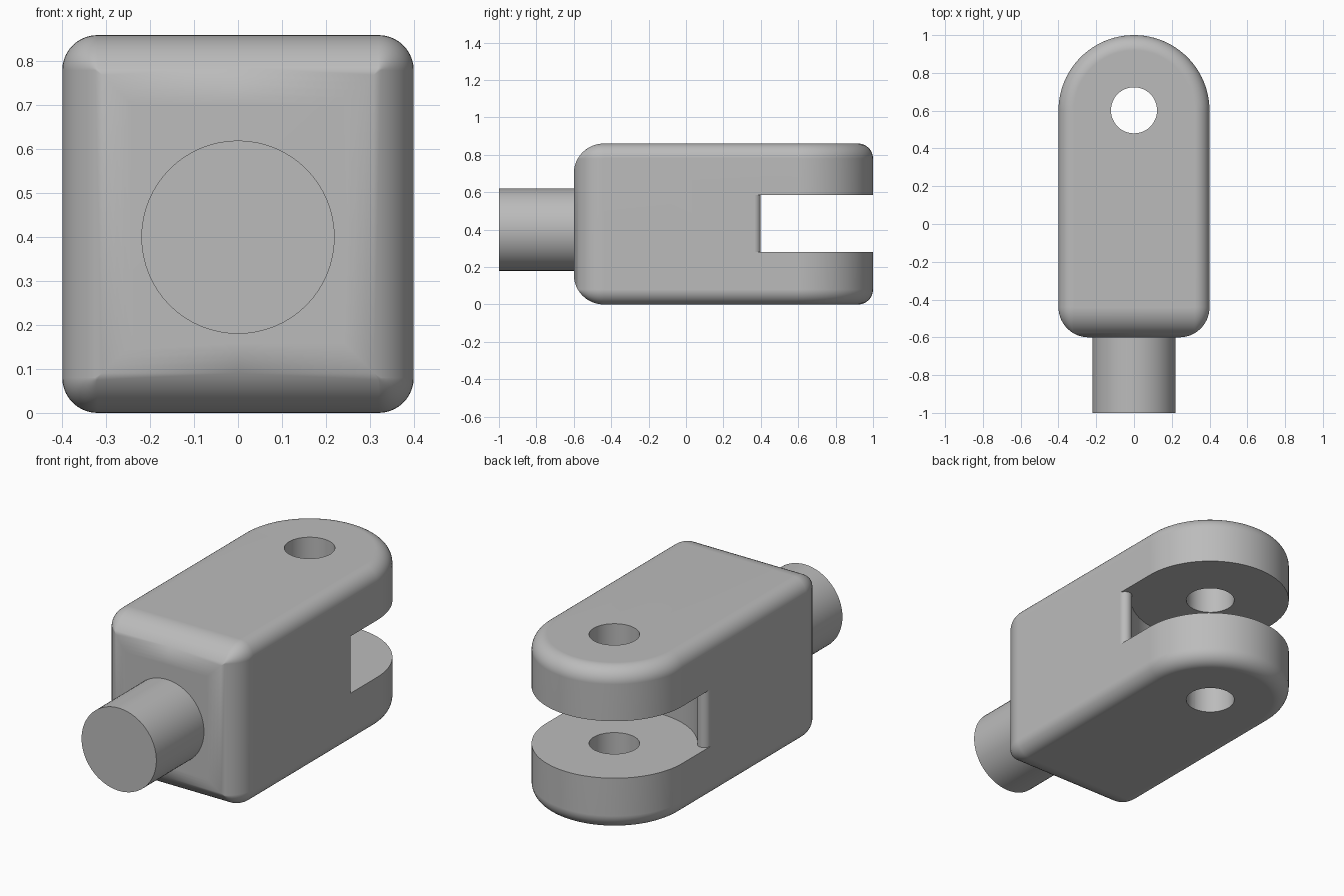
import bpy, bmesh, math
from math import sin, cos, pi, sqrt

W, H = 0.4, 0.86            # half width, height
RIM, NOSE = 0.08, 0.16      # long-edge and front-edge rounding
FRONT, PIVOT = -0.6, 0.6    # front face and pin centre along y
MID = H / 2
SEG = 10

old = bpy.data.objects.get("Cube")
if old:
    bpy.data.objects.remove(old, do_unlink=True)

grey = bpy.data.materials.new("steel_grey")
grey.use_nodes = True
colour = (0.5, 0.5, 0.5, 1)
grey.diffuse_color = colour
grey.node_tree.nodes["Principled BSDF"].inputs["Base Color"].default_value = colour


def finish(name, bm):
    bmesh.ops.remove_doubles(bm, verts=bm.verts, dist=1e-5)
    bmesh.ops.recalc_face_normals(bm, faces=bm.faces)
    mesh = bpy.data.meshes.new(name)
    bm.to_mesh(mesh)
    bm.free()
    mesh.materials.append(grey)
    ob = bpy.data.objects.new(name, mesh)
    bpy.context.collection.objects.link(ob)
    return ob


def prism(name, outline, z0, z1):
    bm = bmesh.new()
    face = bm.faces.new([bm.verts.new((x, y, z0)) for x, y in outline])
    top = bmesh.ops.extrude_face_region(bm, geom=[face])["geom"]
    bmesh.ops.translate(bm, vec=(0, 0, z1 - z0),
                        verts=[v for v in top if isinstance(v, bmesh.types.BMVert)])
    return finish(name, bm)


def arc(cx, cy, r, a0, a1, n):
    return [(cx + r * cos(a0 + (a1 - a0) * i / n),
             cy + r * sin(a0 + (a1 - a0) * i / n)) for i in range(n + 1)]


def half_section(inset):
    """Right half of the rounded cross-section, bottom to top."""
    r = max(RIM - inset, 0)
    w, h = W - inset, MID - inset
    pts = arc(w - r, -h + r, r, -pi / 2, 0, SEG) + arc(w - r, h - r, r, 0, pi / 2, SEG)
    return [(0, MID - h)] + [(x, MID + z) for x, z in pts] + [(0, MID + h)]


def bridge(bm, rings):
    rows = [[bm.verts.new(p) for p in ring] for ring in rings]
    for a, b in zip(rows, rows[1:]):
        for i in range(len(a) - 1):
            bm.faces.new((a[i], a[i + 1], b[i + 1], b[i]))
    return rows


# Body: a rounded bar with a soft front, swept half a turn around the pin axis
bm = bmesh.new()
stations = []
for i in range(SEG + 5):
    t = pi / 2 * i / (SEG + 4)
    stations.append((FRONT + NOSE * (1 - cos(t)), NOSE * (1 - sin(t))))
stations.append((PIVOT, 0))
for side in (1, -1):
    rows = bridge(bm, [[(side * x, y, z) for x, z in half_section(d)] for y, d in stations])
    bm.faces.new(rows[0])
turn = [pi * i / 48 for i in range(49)]
bridge(bm, [[(x * cos(a), PIVOT + x * sin(a), z) for x, z in half_section(0)] for a in turn])
bmesh.ops.remove_doubles(bm, verts=bm.verts, dist=1e-5)
bmesh.ops.dissolve_degenerate(bm, edges=bm.edges, dist=1e-5)
bmesh.ops.dissolve_limit(bm, angle_limit=0.002, verts=bm.verts, edges=bm.edges)
body = finish("clevis_body", bm)

# Slot: round clearance about the pin with small rounded lips at the sides
LIP_Y = 0.365
drop = PIVOT - LIP_Y
lip = drop * drop / (4 * W)
lean = math.atan2(drop, W - lip)
right = arc(W - lip, LIP_Y, lip, 0, pi - lean, 10)
bowl = arc(0, PIVOT, W, -lean, -pi + lean, 40)
left = [(-x, y) for x, y in reversed(right)]
outline = [(0.6, 1.2), (0.6, LIP_Y)] + right + bowl[1:-1] + left + [(-0.6, LIP_Y), (-0.6, 1.2)]
slot = prism("slot_cutter", outline, 0.281, 0.584)
hole = prism("pin_hole_cutter", arc(0, PIVOT + 0.002, 0.122, 0, 2 * pi, 48)[:-1], -0.1, 1.0)

for cutter in (slot, hole):
    cut = body.modifiers.new(cutter.name, "BOOLEAN")
    cut.operation, cut.solver, cut.object = "DIFFERENCE", "EXACT", cutter
    cutter.hide_render = True
    cutter.hide_viewport = False

# Bake the cuts, then remove the cutters
bpy.context.view_layer.update()
baked = bpy.data.meshes.new_from_object(body.evaluated_get(bpy.context.evaluated_depsgraph_get()))
body.modifiers.clear()
body.data = baked
for cutter in (slot, hole):
    bpy.data.objects.remove(cutter, do_unlink=True)

# Rod: plain cylinder out of the front face
bpy.ops.mesh.primitive_cylinder_add(vertices=64, radius=0.22, depth=0.45,
                                    location=(0, -0.775, 0.4), rotation=(pi / 2, 0, 0))
rod = bpy.context.object
rod.name = "rod"
rod.data.materials.append(grey)

for ob in (body, rod):
    bpy.ops.object.select_all(action="DESELECT")
    ob.select_set(True)
    bpy.context.view_layer.objects.active = ob
    bpy.ops.object.shade_smooth_by_angle(angle=math.radians(30))
    ob.modifiers.new("even_shading", "WEIGHTED_NORMAL").keep_sharp = True
